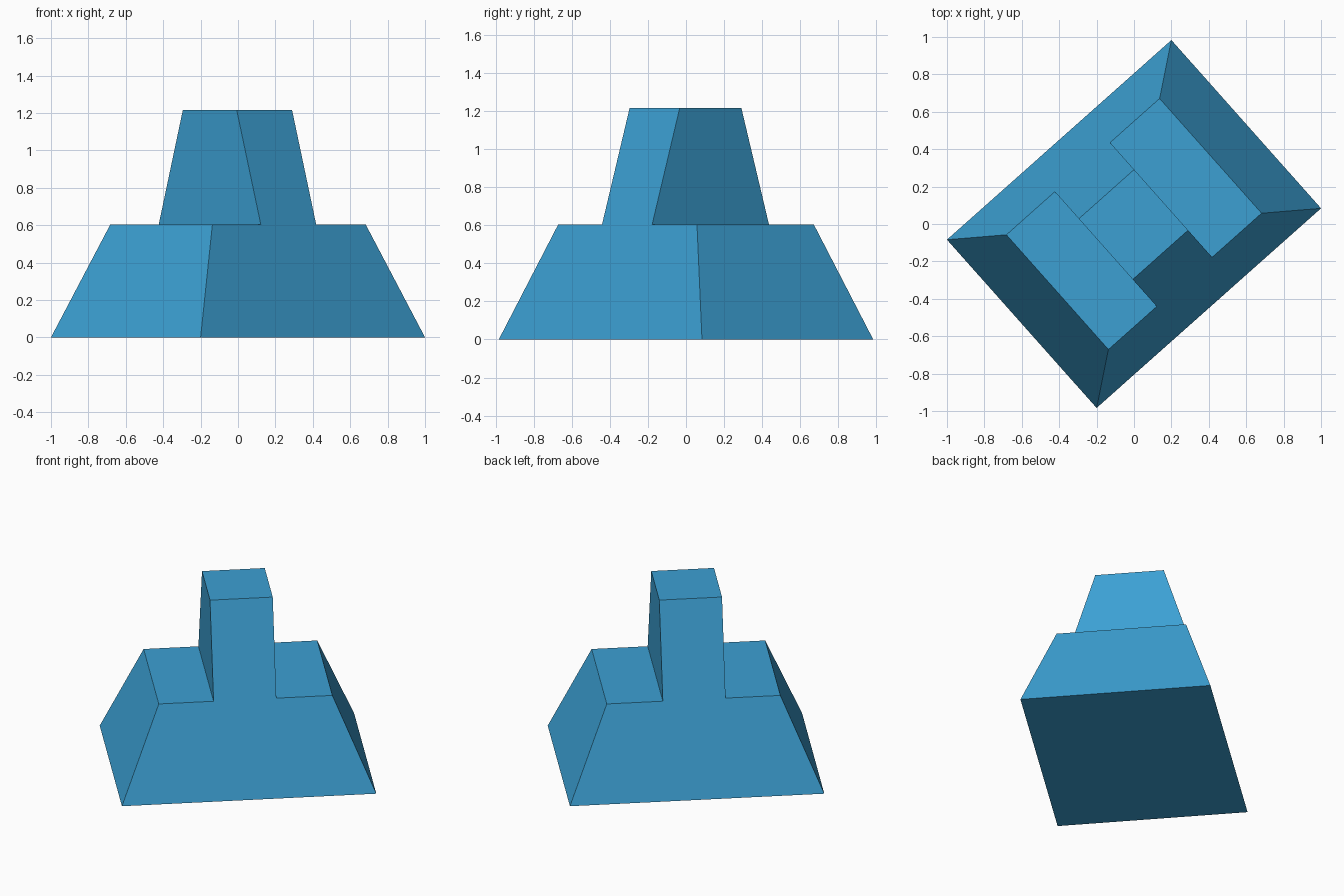
import bpy, bmesh, math
from mathutils import Matrix

cube = bpy.data.objects.get("Cube")
if cube:
    bpy.data.objects.remove(cube, do_unlink=True)

# Single flat blue
blue = bpy.data.materials.new("sky blue")
blue.use_nodes = True
colour = (0.045, 0.352, 0.651, 1.0)
blue.diffuse_color = colour
blue.node_tree.nodes["Principled BSDF"].inputs["Base Color"].default_value = colour

# T-shaped profile: (position along the block, height)
STEP, TOP = 0.605, 1.215
profile = [(-0.803, 0), (0.803, 0), (0.548, STEP), (0.194, STEP),
           (0.194, TOP), (-0.202, TOP), (-0.202, STEP), (-0.548, STEP)]


def half_depth(z):
    """The two long walls lean in evenly from the ground to the top."""
    return 0.602 - 0.385 * z / TOP


# Stepped block: the profile on both long walls, joined by a band of faces
bm = bmesh.new()
front, back = [[bm.verts.new((u, side * half_depth(z), z)) for u, z in profile]
               for side in (-1, 1)]
bm.faces.new(front)
bm.faces.new(back[::-1])
for i in range(len(profile)):
    j = (i + 1) % len(profile)
    bm.faces.new((front[j], front[i], back[i], back[j]))
bmesh.ops.recalc_face_normals(bm, faces=bm.faces)

# Turn the block about the vertical axis
bm.transform(Matrix.Rotation(math.radians(41.65), 4, 'Z'))

mesh = bpy.data.meshes.new("stepped_block")
bm.to_mesh(mesh)
bm.free()
mesh.materials.append(blue)
block = bpy.data.objects.new("stepped_block", mesh)
bpy.context.collection.objects.link(block)
